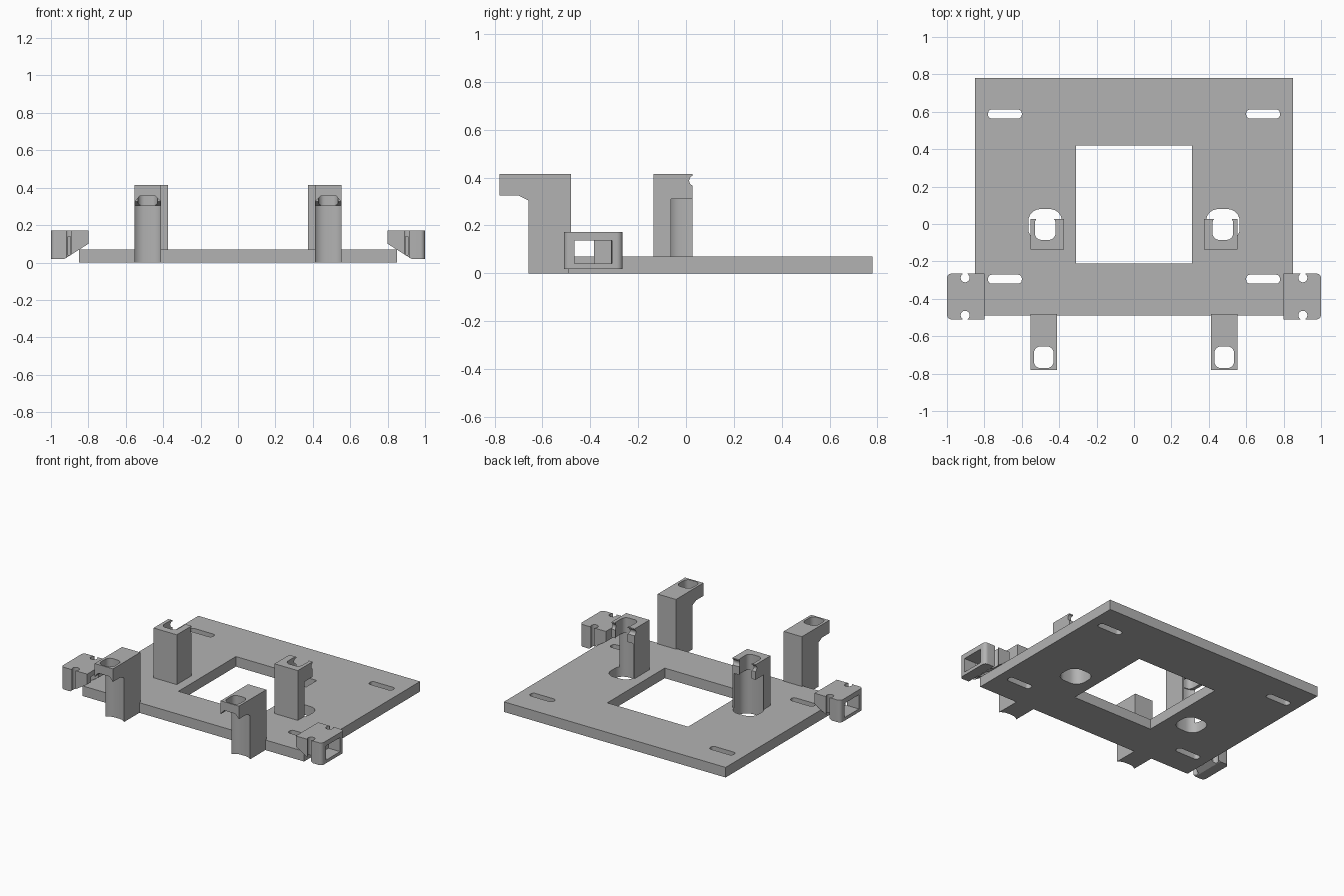
import bpy, bmesh, math

if "Cube" in bpy.data.objects:
    bpy.data.objects.remove(bpy.data.objects["Cube"])

grey = bpy.data.materials.new("plain grey")
grey.use_nodes = True
grey.diffuse_color = (0.45, 0.45, 0.45, 1)
grey.node_tree.nodes["Principled BSDF"].inputs["Base Color"].default_value = (0.45, 0.45, 0.45, 1)


def prism(name, points, low, high, axis="z"):
    """Extrude a closed profile: (x, y) along z, (y, z) along x, or (x, z) along y."""
    place = {"z": lambda a, b, c: (a, b, c),
             "x": lambda a, b, c: (c, a, b),
             "y": lambda a, b, c: (a, c, b)}[axis]
    bm = bmesh.new()
    rings = [[bm.verts.new(place(a, b, c)) for a, b in points] for c in (low, high)]
    bm.faces.new(rings[0])
    bm.faces.new(rings[1])
    n = len(points)
    for i in range(n):
        j = (i + 1) % n
        bm.faces.new((rings[0][i], rings[0][j], rings[1][j], rings[1][i]))
    bmesh.ops.recalc_face_normals(bm, faces=bm.faces)
    mesh = bpy.data.meshes.new(name)
    bm.to_mesh(mesh)
    bm.free()
    obj = bpy.data.objects.new(name, mesh)
    bpy.context.collection.objects.link(obj)
    mesh.materials.append(grey)
    return obj


def rounded(x0, x1, y0, y1, r=0.0, steps=6):
    """Outline of a rectangle with rounded corners."""
    if r == 0:
        return [(x0, y0), (x1, y0), (x1, y1), (x0, y1)]
    centres = [(x1 - r, y1 - r), (x0 + r, y1 - r), (x0 + r, y0 + r), (x1 - r, y0 + r)]
    points = []
    for q, (cx, cy) in enumerate(centres):
        for s in range(steps + 1):
            a = math.pi / 2 * (q + s / steps)
            points.append((cx + r * math.cos(a), cy + r * math.sin(a)))
    return points


def circle(x, y, r, sides=20):
    return [(x + r * math.cos(math.tau * i / sides), y + r * math.sin(math.tau * i / sides))
            for i in range(sides)]


def cut(target, *cutters):
    for cutter in cutters:
        cutter.hide_render = True
        mod = target.modifiers.new("cut", "BOOLEAN")
        mod.operation = "DIFFERENCE"
        mod.solver = "EXACT"
        mod.object = cutter
        bpy.context.view_layer.objects.active = target
        bpy.ops.object.modifier_apply(modifier=mod.name)
        bpy.data.objects.remove(cutter)


def finish(obj):
    bpy.ops.object.select_all(action="DESELECT")
    obj.select_set(True)
    bpy.context.view_layer.objects.active = obj
    bpy.ops.object.shade_smooth_by_angle(angle=math.radians(30))


def mirrored(obj, name):
    """Copy a part to the other side."""
    mesh = obj.data.copy()
    for v in mesh.vertices:
        v.co.x = -v.co.x
    mesh.flip_normals()
    other = bpy.data.objects.new(name, mesh)
    bpy.context.collection.objects.link(other)
    finish(obj)
    finish(other)


def clearance(name, top):
    """Rounded well running through the plate and the lower post."""
    return prism(name, rounded(0.385, 0.565, -0.09, 0.08, 0.065), -0.1, top)


# Base plate with window, four slots and two wells
plate = prism("base_plate", rounded(-0.85, 0.85, -0.49, 0.78), 0, 0.07)
cut(plate, prism("window_cutter", rounded(-0.31, 0.31, -0.21, 0.42), -0.1, 0.2))
for side in (-1, 1):
    x0, x1 = sorted((side * 0.60, side * 0.78))
    for y in (-0.295, 0.588):
        cut(plate, prism("slot_cutter", rounded(x0, x1, y - 0.024, y + 0.024, 0.02), -0.1, 0.2))
    w0, w1 = sorted((side * 0.385, side * 0.565))
    cut(plate, prism("well_cutter", rounded(w0, w1, -0.09, 0.08, 0.065), -0.1, 0.2))
finish(plate)

# Rear posts: open clip at the top, wide channel below
post = prism("left_rear_post", rounded(0.375, 0.553, -0.135, 0.027), 0.06, 0.415)
cut(post, clearance("channel_cutter", 0.31),
    prism("clip_cutter", rounded(0.42, 0.53, -0.085, 0.04, 0.035), 0.2, 0.5),
    prism("notch_cutter", circle(0.035, 0.387, 0.022), 0.3, 0.6, "x"))
mirrored(post, "right_rear_post")

# Front legs: hooked top with an eye, hollowed front
leg_side = [(-0.48, 0), (-0.48, 0.415), (-0.78, 0.415), (-0.78, 0.325),
            (-0.70, 0.325), (-0.66, 0.305), (-0.66, 0)]
leg = prism("left_front_leg", leg_side, 0.413, 0.553, "x")
hollow = [(0.417, 0.29), (0.549, 0.29), (0.549, 0.33), (0.525, 0.355), (0.441, 0.355), (0.417, 0.33)]
cut(leg, prism("channel_cutter", rounded(0.395, 0.571, -0.85, -0.635, 0.07), -0.1, 0.305),
    prism("hook_cutter", hollow, -0.9, -0.70, "y"),
    prism("eye_cutter", rounded(0.43, 0.535, -0.77, -0.655, 0.035), 0.2, 0.5))
mirrored(leg, "right_front_leg")

# Side brackets: sloped underside, rounded outer corners, pocket and screw holes
bracket_front = [(0.80, 0.10), (0.80, 0.172), (1.05, 0.172), (1.05, 0.018), (0.93, 0.018)]
bracket = prism("left_bracket", bracket_front, -0.51, -0.265, "y")
trim = prism("trim_helper", rounded(0.70, 1.0, -0.51, -0.265, 0.025), -0.1, 0.4)
trim.hide_render = True
keep = bracket.modifiers.new("trim", "BOOLEAN")
keep.operation = "INTERSECT"
keep.object = trim
bpy.context.view_layer.objects.active = bracket
bpy.ops.object.modifier_apply(modifier=keep.name)
bpy.data.objects.remove(trim)
cut(bracket,
    prism("pocket_cutter", rounded(-0.465, -0.31, 0.04, 0.138), 0.91, 1.1, "x"),
    prism("passage_cutter", rounded(-0.465, -0.385, 0.04, 0.138), 0.7, 0.95, "x"))
for y, edge in ((-0.288, -0.2), (-0.488, -0.6)):
    y0, y1 = sorted((y, edge))
    cut(bracket, prism("screw_cutter", circle(0.903, y, 0.024), -0.1, 0.3),
        prism("slit_cutter", rounded(0.89, 0.916, y0, y1), -0.1, 0.3))
mirrored(bracket, "right_bracket")
